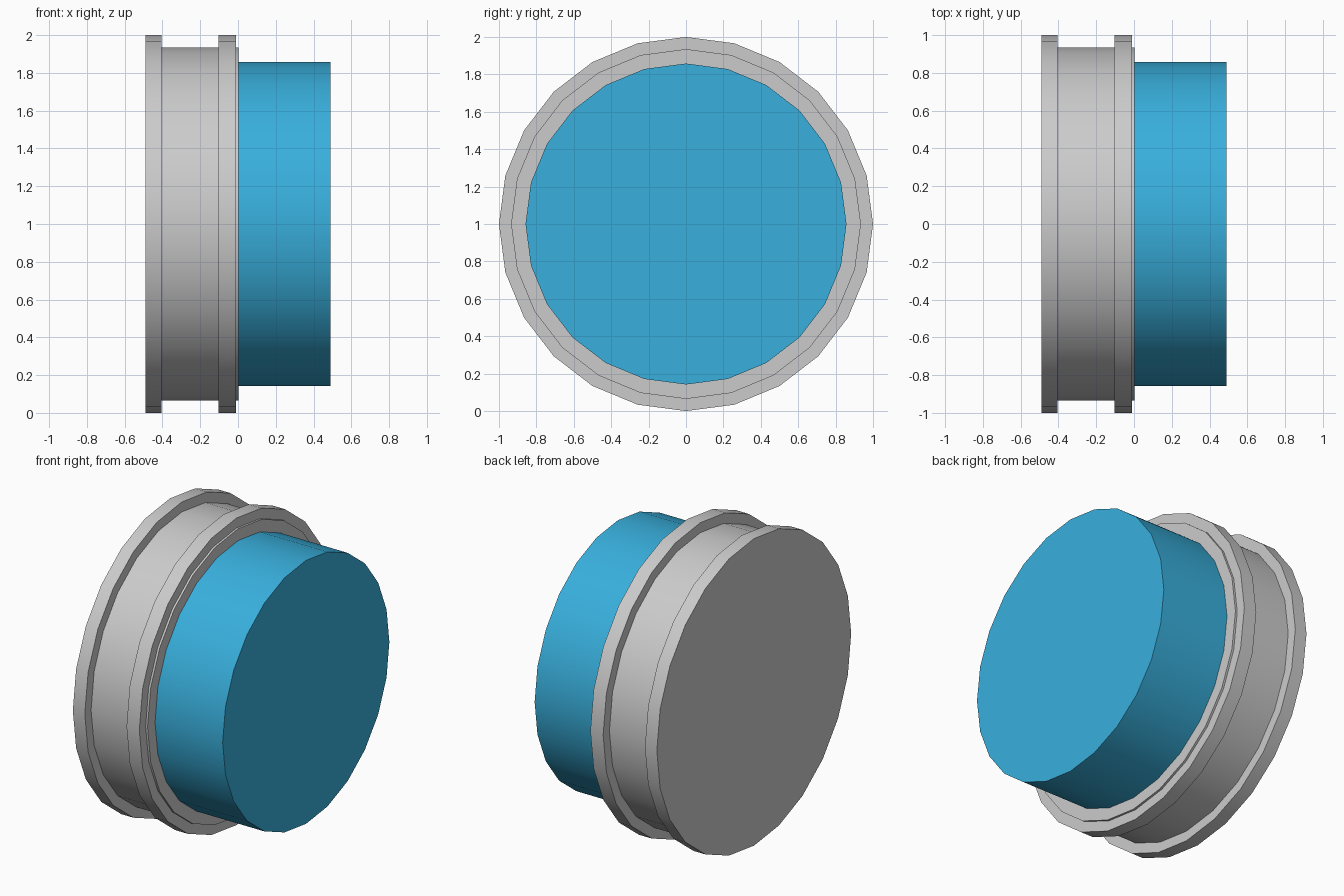
import bpy, bmesh
from math import cos, sin, pi, radians

if "Cube" in bpy.data.objects:
    bpy.data.objects.remove(bpy.data.objects["Cube"])

SIDES = 24


def lathe(name, profile, color=None):
    """Spin an (x, radius) profile around the x axis at z = 1, closed by flat caps."""
    bm = bmesh.new()
    rings = []
    for x, r in profile:
        rings.append([bm.verts.new((x, r * sin(2 * pi * i / SIDES),
                                    1 + r * cos(2 * pi * i / SIDES)))
                      for i in range(SIDES)])
    for a, b in zip(rings, rings[1:]):
        for i in range(SIDES):
            j = (i + 1) % SIDES
            bm.faces.new((a[i], a[j], b[j], b[i]))
    bm.faces.new(rings[0])
    bm.faces.new(rings[-1])
    bmesh.ops.recalc_face_normals(bm, faces=bm.faces)
    mesh = bpy.data.meshes.new(name)
    bm.to_mesh(mesh)
    bm.free()
    obj = bpy.data.objects.new(name, mesh)
    bpy.context.collection.objects.link(obj)
    if color:
        mat = bpy.data.materials.new(name + "_blue")
        mat.diffuse_color = color
        mat.use_nodes = True
        mat.node_tree.nodes["Principled BSDF"].inputs["Base Color"].default_value = mat.diffuse_color
        mesh.materials.append(mat)
    bpy.ops.object.select_all(action='DESELECT')
    obj.select_set(True)
    bpy.context.view_layer.objects.active = obj
    bpy.ops.object.shade_smooth_by_angle(angle=radians(30))
    return obj


# Grey base: rear flange, groove, front flange and a thin raised lip
lathe("flanged_base", [(-0.49, 1.0), (-0.404, 1.0), (-0.404, 0.935), (-0.103, 0.935),
                       (-0.103, 1.0), (-0.011, 1.0), (-0.011, 0.935), (0.003, 0.935)])

# Blue plug seated on the lip
lathe("blue_plug", [(0.003, 0.858), (0.49, 0.858)], (0.04, 0.43, 0.72, 1))
